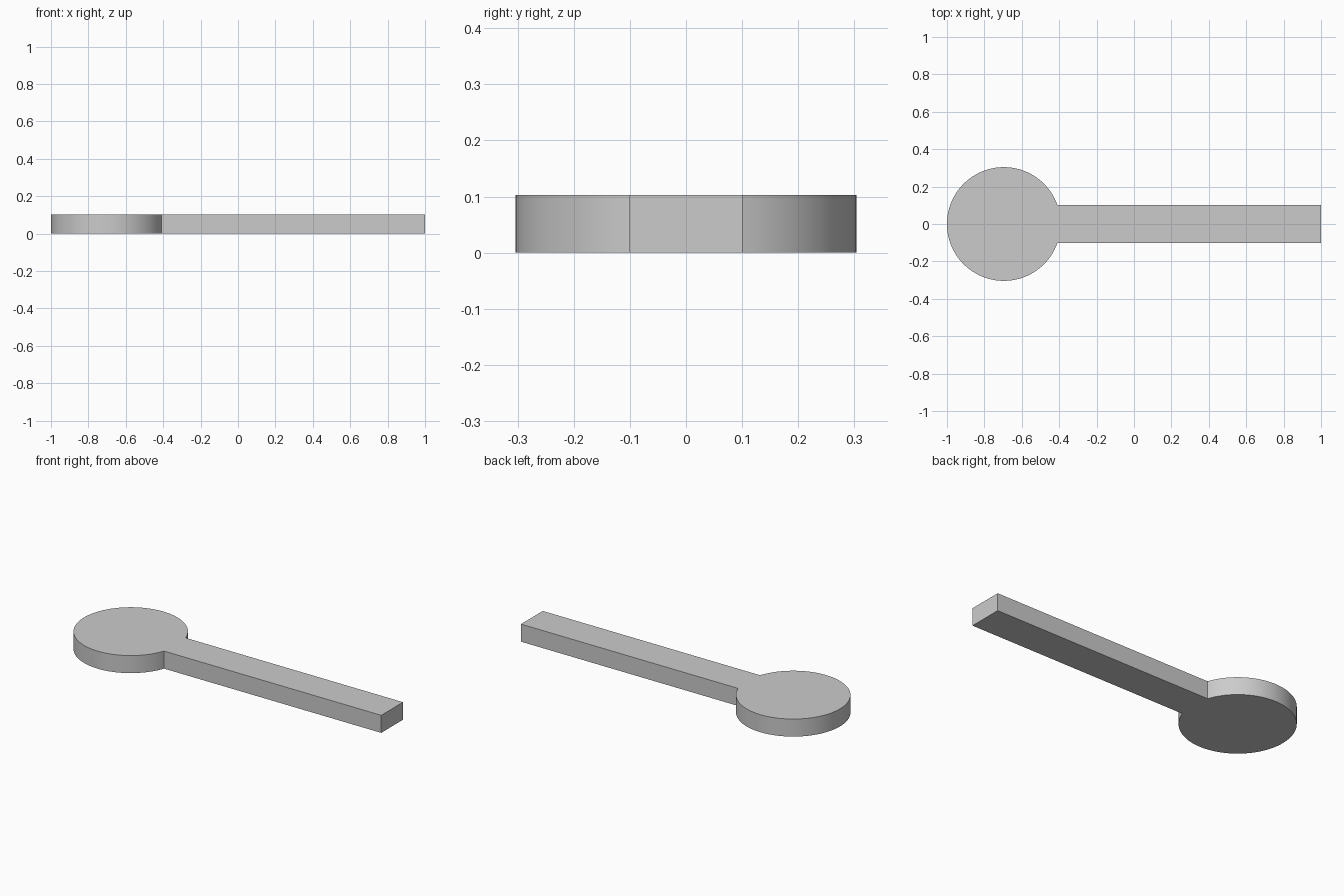
import bpy
import bmesh
import math

if "Cube" in bpy.data.objects:
    bpy.data.objects.remove(bpy.data.objects["Cube"], do_unlink=True)

RADIUS = 0.304
HALF_WIDTH = 0.101
HEIGHT = 0.103
CENTER_X = -1 + RADIUS
SEGMENTS = 96

grey = bpy.data.materials.new("light grey")
grey.use_nodes = True
colour = (0.6, 0.6, 0.6, 1)
grey.diffuse_color = colour
grey.node_tree.nodes["Principled BSDF"].inputs["Base Color"].default_value = colour

# Outline: round head, then the straight handle closing it
start = math.asin(HALF_WIDTH / RADIUS)
sweep = 2 * (math.pi - start)
outline = []
for i in range(SEGMENTS + 1):
    a = start + sweep * i / SEGMENTS
    outline.append((CENTER_X + RADIUS * math.cos(a), RADIUS * math.sin(a)))
outline += [(1, -HALF_WIDTH), (1, HALF_WIDTH)]

# Extrude the outline into one flat solid
bm = bmesh.new()
base = bm.faces.new([bm.verts.new((x, y, 0)) for x, y in outline])
top = bmesh.ops.extrude_face_region(bm, geom=[base], use_keep_orig=True)
top_verts = [v for v in top["geom"] if isinstance(v, bmesh.types.BMVert)]
bmesh.ops.translate(bm, verts=top_verts, vec=(0, 0, HEIGHT))
bmesh.ops.recalc_face_normals(bm, faces=bm.faces)

mesh = bpy.data.meshes.new("round_head_paddle")
bm.to_mesh(mesh)
bm.free()
mesh.materials.append(grey)
paddle = bpy.data.objects.new("round_head_paddle", mesh)
bpy.context.collection.objects.link(paddle)

# Smooth the curved rim, keep the corners sharp
bpy.context.view_layer.objects.active = paddle
paddle.select_set(True)
bpy.ops.object.shade_smooth_by_angle(angle=math.radians(30))
